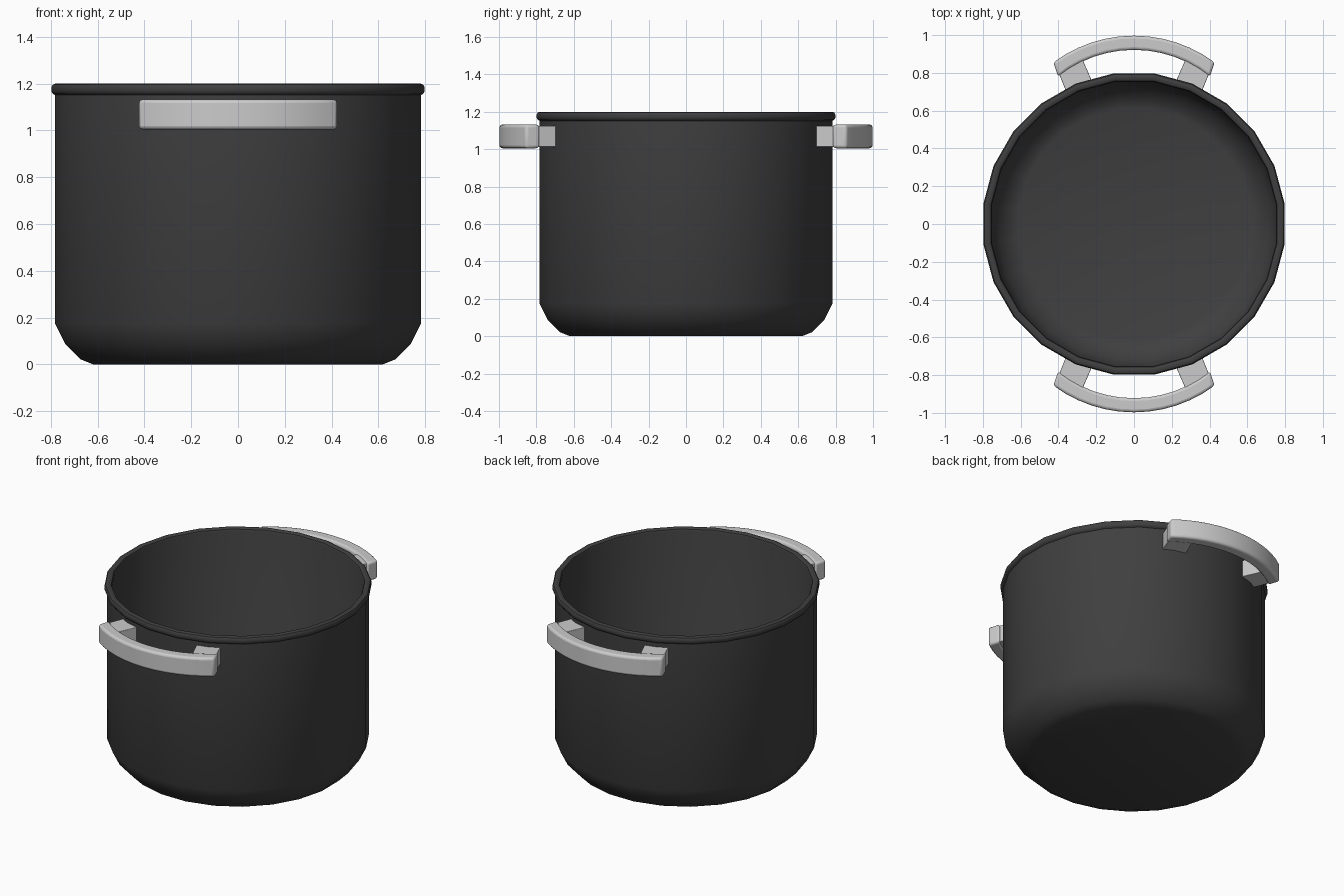
import bpy, bmesh
from math import radians, cos, sin, asin, tau

if "Cube" in bpy.data.objects:
    bpy.data.objects.remove(bpy.data.objects["Cube"])

SIDES = 24


def finish(bm, name, material=None, bevel=0.0, angle=35):
    bmesh.ops.recalc_face_normals(bm, faces=bm.faces)
    mesh = bpy.data.meshes.new(name)
    bm.to_mesh(mesh)
    bm.free()
    obj = bpy.data.objects.new(name, mesh)
    bpy.context.collection.objects.link(obj)
    if material:
        mesh.materials.append(material)
    if bevel:
        mod = obj.modifiers.new("soft_edges", "BEVEL")
        mod.width, mod.segments = bevel, 3
        mod.limit_method, mod.angle_limit = "ANGLE", radians(40)
    bpy.ops.object.select_all(action="DESELECT")
    obj.select_set(True)
    bpy.context.view_layer.objects.active = obj
    bpy.ops.object.shade_smooth_by_angle(angle=radians(angle))
    return obj


def lathe(profile, name, material):
    # profile gives (distance to flat side, z); corners sit half a step off the axes
    bm = bmesh.new()
    half = tau / SIDES / 2
    verts = [bm.verts.new((r, r * sin(half) / cos(half), z)) for r, z in profile]
    edges = [bm.edges.new(pair) for pair in zip(verts, verts[1:])]
    bmesh.ops.spin(bm, geom=verts + edges, cent=(0, 0, 0), axis=(0, 0, 1),
                   angle=tau, steps=SIDES)
    bmesh.ops.remove_doubles(bm, verts=bm.verts, dist=0.0005)
    return finish(bm, name, material)


def prism(outline, z0, z1, name, bevel):
    bm = bmesh.new()
    base = bm.faces.new([bm.verts.new((x, y, z0)) for x, y in outline])
    top = bmesh.ops.extrude_face_region(bm, geom=[base])["geom"]
    bmesh.ops.translate(bm, vec=(0, 0, z1 - z0),
                        verts=[v for v in top if isinstance(v, bmesh.types.BMVert)])
    return finish(bm, name, bevel=bevel)


def arc(radius, half_width, centre_y, steps=12):
    a = asin(half_width / radius)
    angles = [-a + 2 * a * i / steps for i in range(steps + 1)]
    return [(radius * sin(t), centre_y + radius * cos(t)) for t in angles]


dark = bpy.data.materials.new("dark_metal")
dark.diffuse_color = (0.05, 0.05, 0.05, 1)
dark.use_nodes = True
dark.node_tree.nodes["Principled BSDF"].inputs["Base Color"].default_value = dark.diffuse_color

# Pot: rounded foot, straight wall, rolled rim, hollow inside
lathe([(0, 0), (0.62, 0), (0.675, 0.022), (0.74, 0.088), (0.783, 0.175),
       (0.783, 1.152), (0.792, 1.157), (0.798, 1.167), (0.798, 1.186),
       (0.792, 1.196), (0.782, 1.2), (0.768, 1.2), (0.758, 1.194),
       (0.753, 1.18), (0.753, 0.18), (0.715, 0.1), (0.655, 0.045),
       (0.61, 0.03), (0, 0.03)], "pot_body", dark)

# Handles: curved grip with two legs into the wall, front and back
grip = arc(0.715, 0.427, 0.282) + arc(0.64, 0.402, 0.282)[::-1]
leg = [(0.355, 0.69), (0.42, 0.852), (0.285, 0.90), (0.215, 0.74)]
for side, sy in (("front", -1), ("back", 1)):
    prism([(x, sy * y) for x, y in grip], 1.005, 1.132, side + "_grip", 0.015)
    for end, sx in (("left", -1), ("right", 1)):
        prism([(sx * x, sy * y) for x, y in leg], 1.012, 1.125,
              f"{side}_{end}_leg", 0.004)
